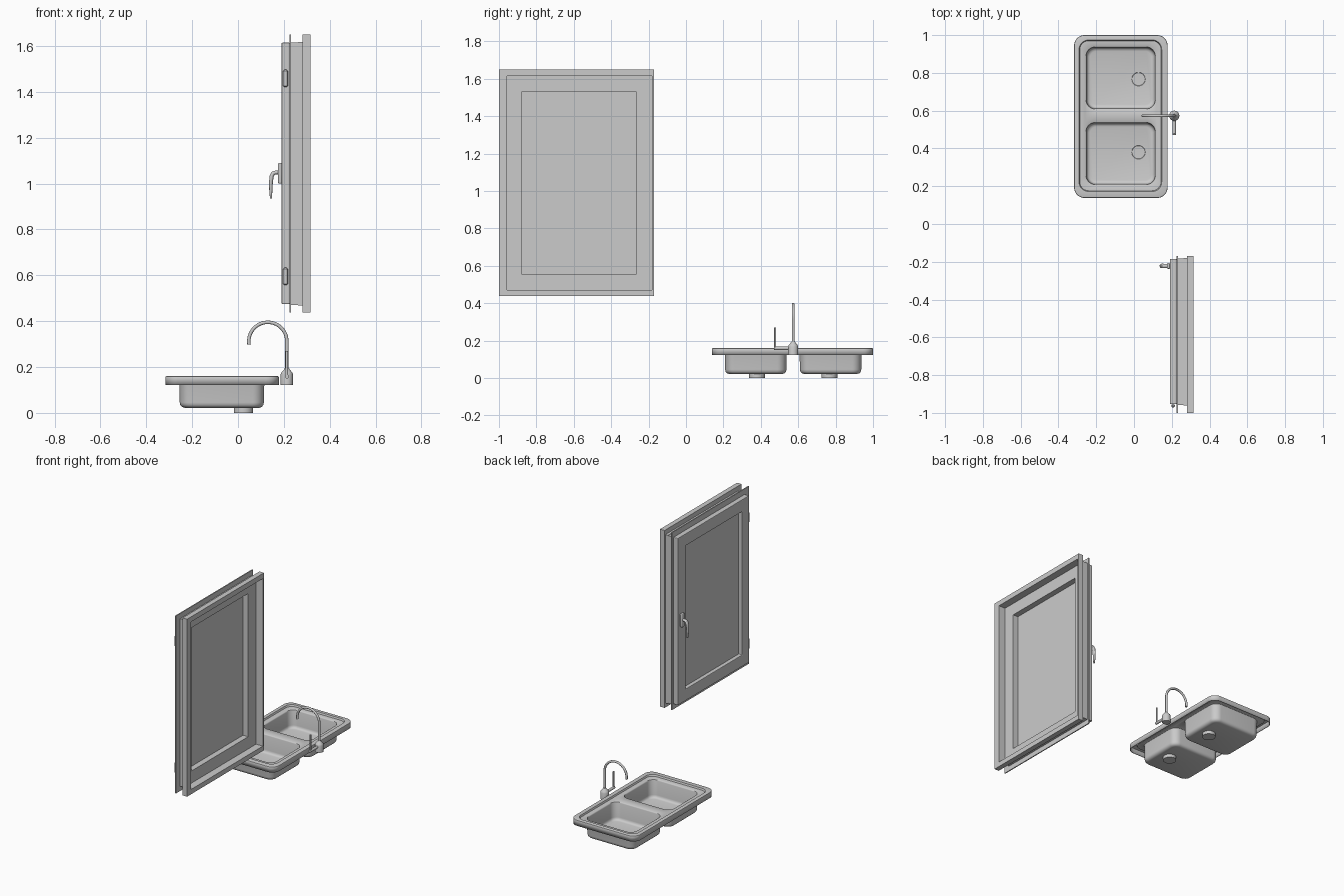
import bpy, bmesh, math
from mathutils import Vector

if "Cube" in bpy.data.objects:
    bpy.data.objects.remove(bpy.data.objects["Cube"])


def finish(name, bm, smooth=True, bevel=0, recalc=True):
    if recalc:
        bmesh.ops.recalc_face_normals(bm, faces=bm.faces)
    me = bpy.data.meshes.new(name)
    bm.to_mesh(me)
    bm.free()
    ob = bpy.data.objects.new(name, me)
    bpy.context.collection.objects.link(ob)
    if bevel:
        m = ob.modifiers.new("bevel", 'BEVEL')
        m.width, m.segments = bevel, 2
    if smooth:
        bpy.ops.object.select_all(action='DESELECT')
        ob.select_set(True)
        bpy.context.view_layer.objects.active = ob
        bpy.ops.object.shade_smooth_by_angle(angle=math.radians(35))
    return ob


def rounded(x0, x1, y0, y1, r, n=8):
    pts = []
    for cx, cy, a in ((x1-r, y1-r, 0), (x0+r, y1-r, 90), (x0+r, y0+r, 180), (x1-r, y0+r, 270)):
        for i in range(n + 1):
            t = math.radians(a + 90 * i / n)
            pts.append((cx + r*math.cos(t), cy + r*math.sin(t)))
    return pts


def ring(bm, pts):
    return [bm.verts.new(p) for p in pts]


def bridge(bm, a, b):
    n = len(a)
    for i in range(n):
        bm.faces.new((a[i], a[(i+1) % n], b[(i+1) % n], b[i]))


def loft(bm, rings):
    for a, b in zip(rings, rings[1:]):
        bridge(bm, a, b)


def frame(name, x0, x1, outer, inner, bevel=0):
    """Rectangular frame in the yz plane; sizes are (y0, y1, z0, z1)."""
    def rect(x, s):
        return ring(bm, [(x, s[0], s[2]), (x, s[1], s[2]), (x, s[1], s[3]), (x, s[0], s[3])])
    bm = bmesh.new()
    r = [rect(x0, outer), rect(x1, outer), rect(x1, inner), rect(x0, inner)]
    loft(bm, r + [r[0]])
    return finish(name, bm, False, bevel)


def box(name, lo, hi, bevel=0):
    bm = bmesh.new()
    bmesh.ops.create_cube(bm, size=1)
    for v in bm.verts:
        v.co = [(lo[i] + hi[i]) / 2 + v.co[i] * (hi[i] - lo[i]) for i in range(3)]
    return finish(name, bm, bool(bevel), bevel)


def lathe(name, centre, profile, n=32):
    """Turned part around z; profile is (radius, z)."""
    bm = bmesh.new()
    rs = [ring(bm, [(centre[0] + r*math.cos(2*math.pi*i/n), centre[1] + r*math.sin(2*math.pi*i/n), z)
                    for i in range(n)]) for r, z in profile]
    loft(bm, rs)
    bm.faces.new(rs[0])
    bm.faces.new(rs[-1])
    return finish(name, bm)


def tube(name, path, radii, n=16, flat=1.0):
    """Round rod along a path; flat squashes the section across the path."""
    bm, rs = bmesh.new(), []
    path = [Vector(p) for p in path]
    side = Vector((0, 1, 0)) if abs((path[-1] - path[0]).normalized().y) < .9 else Vector((1, 0, 0))
    for i, p in enumerate(path):
        t = (path[min(i+1, len(path)-1)] - path[max(i-1, 0)]).normalized()
        u = t.cross(side).normalized()
        r = radii[i] if isinstance(radii, (list, tuple)) else radii
        rs.append(ring(bm, [p + r*(flat*u*math.cos(a) + side*math.sin(a))
                            for a in (2*math.pi*k/n for k in range(n))]))
    loft(bm, rs)
    bm.faces.new(rs[0])
    bm.faces.new(rs[-1])
    return finish(name, bm)


# Window: outer casing, thin flange, sash front and back, pane
full = (-1.0, -.17, .438, 1.65)
sash = (-.957, -.182, .471, 1.615)
opening = (-.877, -.267, .554, 1.532)
frame("window_casing", .281, .315, full, sash)
frame("casing_return", .262, .281, (-.96, -.179, .468, 1.618), sash)
frame("sash_back", .232, .264, sash, opening)
frame("window_flange", .225, .232, full, opening)
frame("sash_front", .19, .225, (-.953, -.184, .474, 1.614), opening, .004)
box("window_pane", (.216, -.885, .546), (.224, -.259, 1.54))

# Hinges on the far stile
for k, z in enumerate((.595, 1.458)):
    lathe(f"hinge_{k+1}", (.207, -.962), [(.004, z-.038), (.01, z-.032), (.01, z+.032), (.004, z+.038)], 16)

# Window handle
box("handle_plate", (.175, -.237, 1.0), (.191, -.207, 1.09), .004)
tube("window_handle", [(.178, -.222, 1.048), (.163, -.222, 1.048), (.153, -.222, 1.044), (.147, -.222, 1.033),
                       (.144, -.222, 1.01), (.143, -.222, .97), (.144, -.222, .935)],
     [.011, .011, .012, .012, .011, .009, .006], flat=.75)

# Sink: skirt, raised rim, sunken deck and two bowls in one sheet
bm = bmesh.new()


def loop(d, z, r, s):
    return ring(bm, [(x, y, z) for x, y in rounded(s[0]+d, s[1]-d, s[2]+d, s[3]-d, r)])


outer = (-.317, .178, .138, 1.0)
inner = (-.291, .147, .172, .974)
DECK = .149
rim = [loop(0, .122, .055, outer), loop(0, .155, .055, outer), loop(.0015, .1587, .054, outer),
       loop(.005, .16, .05, outer), loop(0, .16, .05, inner), loop(.004, DECK, .047, inner)]
loft(bm, rim)
edge_loops = [rim[-1]]
for y0, y1 in ((.206, .54), (.606, .94)):
    s = (-.257, .116, y0, y1)
    b = [loop(0, DECK, .05, s), loop(.003, DECK-.002, .048, s), loop(.005, DECK-.007, .046, s),
         loop(.007, .046, .045, s), loop(.009, .036, .044, s), loop(.015, .029, .04, s),
         loop(.025, .026, .033, s)]
    loft(bm, b)
    bm.faces.new(b[-1])
    edge_loops.append(b[0])
edges = [bm.edges.get((l[i], l[(i+1) % len(l)])) for l in edge_loops for i in range(len(l))]
bmesh.ops.triangle_fill(bm, edges=edges, use_beauty=True, normal=(0, 0, 1))
bmesh.ops.recalc_face_normals(bm, faces=bm.faces)
floor = max((f for f in bm.faces if len(f.verts) > 4), key=lambda f: f.calc_area())
if floor.normal.z < 0:
    bmesh.ops.reverse_faces(bm, faces=bm.faces)
sink = finish("sink", bm, recalc=False)
m = sink.modifiers.new("sheet", 'SOLIDIFY')
m.thickness, m.offset = .004, -1

# Drains
for k, y in enumerate((.38, .767)):
    lathe(f"drain_{k+1}", (.024, y), [(.042, 0), (.042, .0275), (.036, .0275), (.032, .024)])

# Tap: body, swan neck and side lever
TX, TY = .213, .573
lathe("tap_body", (TX, TY), [(.027, .122), (.027, .168), (.024, .176), (.014, .187), (.009, .195)])
R = .083
arc = [(TX - R + R*math.cos(a), TY, .312 + R*math.sin(a))
       for a in (math.radians(190 * i / 28) for i in range(29))]
tube("tap_spout", [(TX, TY, .185), (TX, TY, .25)] + arc, .0075)
tube("tap_lever_arm", [(TX, TY, .159), (TX, .47, .159)], .009)
tube("tap_lever", [(TX, .477, .152), (TX, .477, .27)], .0055)
